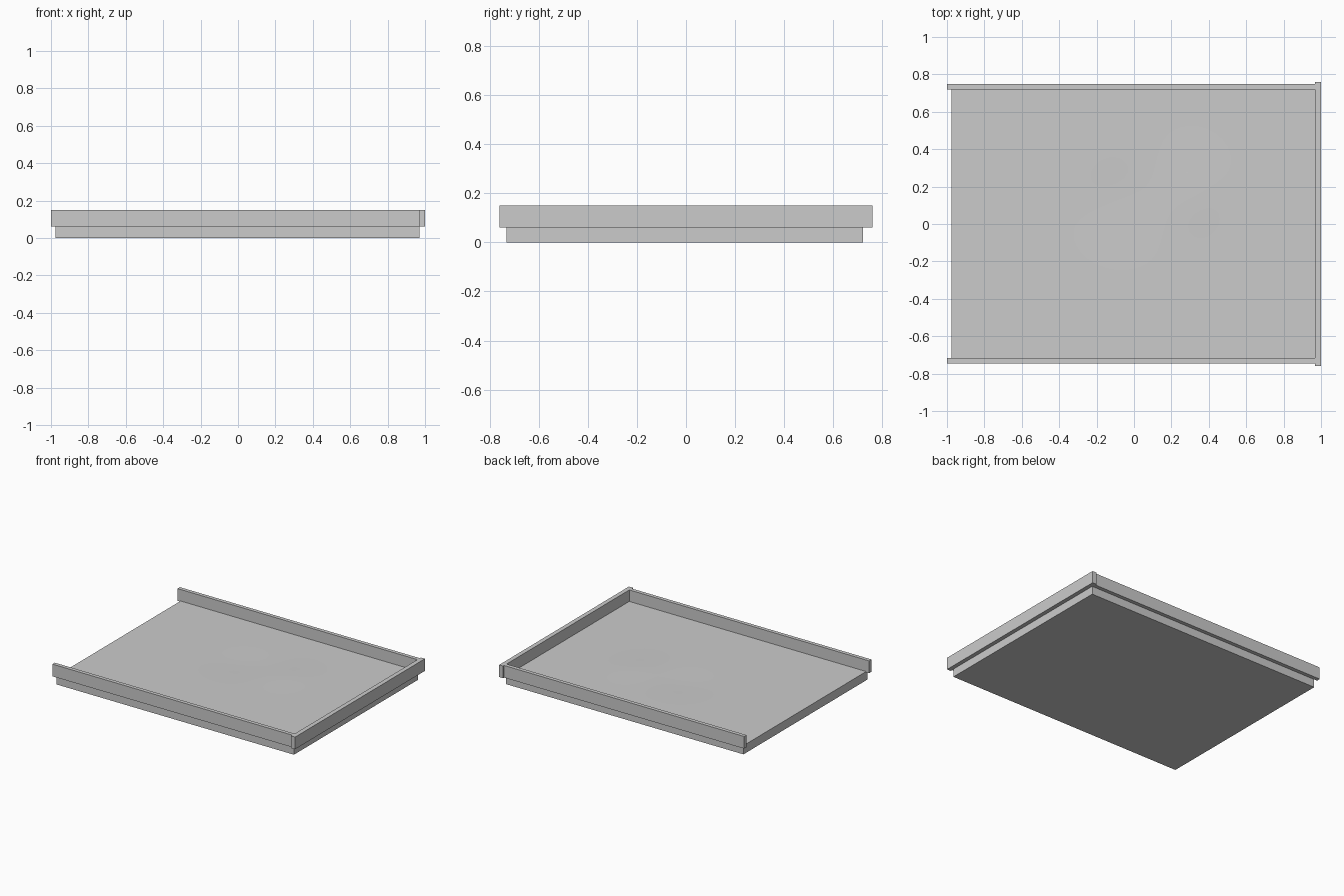
import bpy, bmesh, math
from mathutils import Vector

cube = bpy.data.objects.get("Cube")
if cube:
    bpy.data.objects.remove(cube, do_unlink=True)

# One plain grey for the whole tray
grey = bpy.data.materials.new("light_grey")
grey.use_nodes = True
colour = (0.6, 0.6, 0.6, 1)
grey.diffuse_color = colour
grey.node_tree.nodes["Principled BSDF"].inputs["Base Color"].default_value = colour


def finish(name, bm):
    bmesh.ops.recalc_face_normals(bm, faces=bm.faces)
    mesh = bpy.data.meshes.new(name)
    bm.to_mesh(mesh)
    bm.free()
    mesh.materials.append(grey)
    obj = bpy.data.objects.new(name, mesh)
    bpy.context.collection.objects.link(obj)
    return obj


def box(name, low, high):
    low, high = Vector(low), Vector(high)
    bm = bmesh.new()
    bmesh.ops.create_cube(bm, size=1)
    bmesh.ops.scale(bm, vec=high - low, verts=bm.verts)
    bmesh.ops.translate(bm, vec=(low + high) / 2, verts=bm.verts)
    return finish(name, bm)


def swell(x, y, cx, cy, wide, deep):
    return math.exp(-((x - cx) / wide) ** 2 - ((y - cy) / deep) ** 2)


# Base slab with a faint dent and a faint swelling in its upper face
X0, X1, Y0, Y1, TOP = -0.975, 0.97, -0.73, 0.72, 0.065
bm = bmesh.new()
bmesh.ops.create_grid(bm, x_segments=60, y_segments=46, size=0.5)
for v in bm.verts:
    v.co.x = X0 + (v.co.x + 0.5) * (X1 - X0)
    v.co.y = Y0 + (v.co.y + 0.5) * (Y1 - Y0)
    x, y = v.co.x, v.co.y
    v.co.z = TOP + 0.004 * (swell(x, y, 0.32, 0.14, 0.17, 0.2)
                            - swell(x, y, -0.08, 0.14, 0.2, 0.2))
rim = [e for e in bm.edges if e.is_boundary]
walls = bmesh.ops.extrude_edge_only(bm, edges=rim)["geom"]
for v in walls:
    if isinstance(v, bmesh.types.BMVert):
        v.co.z = 0
bmesh.ops.contextual_create(bm, geom=[e for e in bm.edges if e.is_boundary])
slab = finish("base_slab", bm)

# Smooth the undulating face while keeping the slab edges sharp
bpy.ops.object.select_all(action='DESELECT')
slab.select_set(True)
bpy.context.view_layer.objects.active = slab
bpy.ops.object.shade_smooth_by_angle(angle=math.radians(30))

# Raised rails on three sides, leaving one end open
LOW, HIGH = 0.06, 0.15
box("front_rail", (-1, -0.745, LOW), (0.967, -0.717, HIGH))
box("back_rail", (-1, 0.72, LOW), (0.967, 0.748, HIGH))
box("end_rail", (0.967, -0.76, LOW), (1, 0.76, HIGH))
